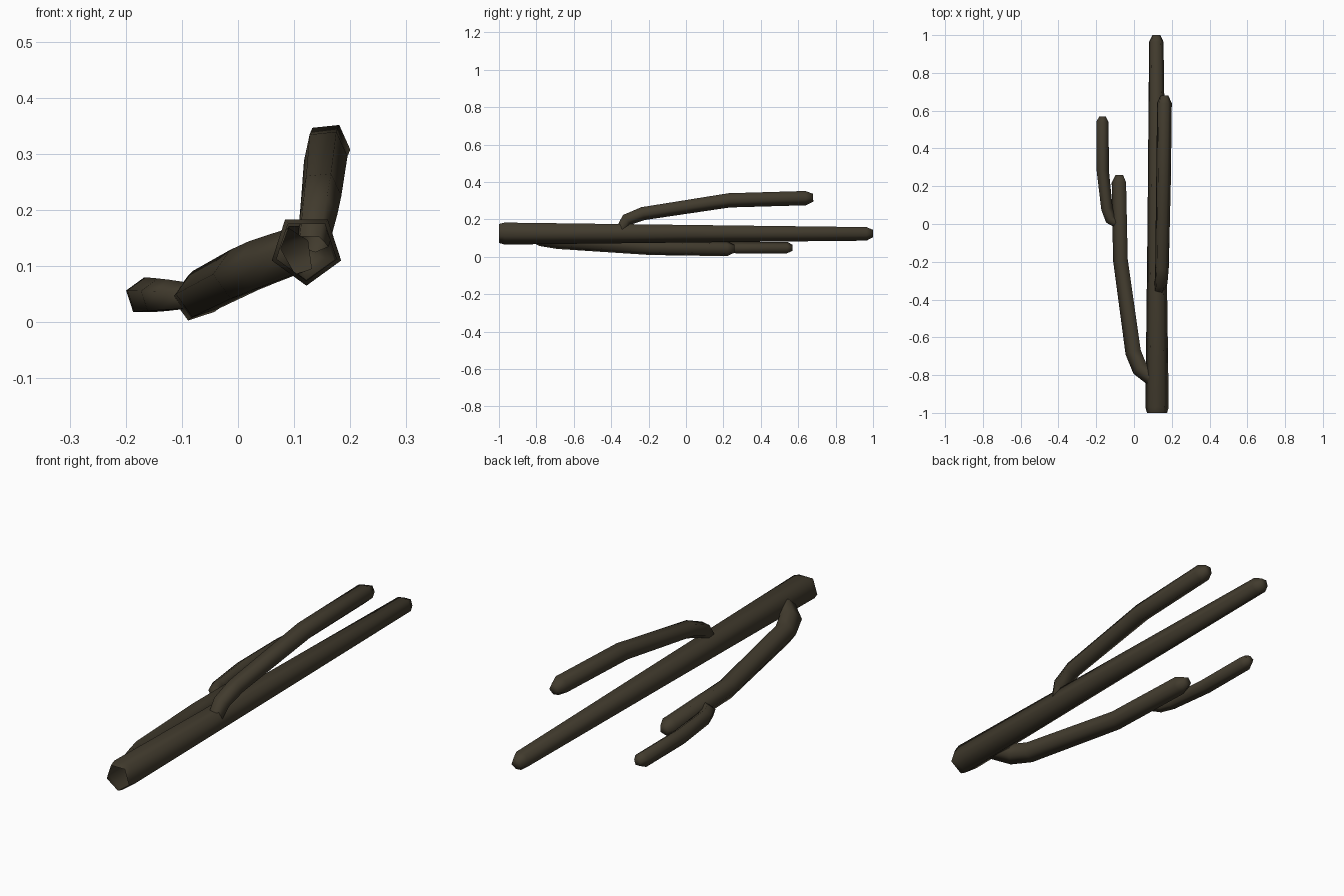
import bpy, bmesh, math
from mathutils import Vector

if "Cube" in bpy.data.objects:
    bpy.data.objects.remove(bpy.data.objects["Cube"])

bark = bpy.data.materials.new("dark bark")
bark.diffuse_color = (0.054, 0.044, 0.027, 1)
bark.use_nodes = True
bark.node_tree.nodes["Principled BSDF"].inputs["Base Color"].default_value = bark.diffuse_color


def limb(name, path, turn):
    """Five-sided tube along (x, y, z, radius) points: open base, capped tip."""
    pts = [Vector(p[:3]) for p in path]
    bm = bmesh.new()
    rings = []
    for i, p in enumerate(pts):
        a = (p - pts[i - 1]).normalized() if i else Vector()
        b = (pts[i + 1] - p).normalized() if i < len(pts) - 1 else Vector()
        rot = Vector((0, 1, 0)).rotation_difference((a + b).normalized())
        ring = []
        for k in range(5):
            t = math.radians(turn + 72 * k)
            d = Vector((math.cos(t), 0, math.sin(t))) * path[i][3]
            ring.append(bm.verts.new(p + rot @ d))
        rings.append(ring)
    for r, s in zip(rings, rings[1:]):
        for k in range(5):
            n = (k + 1) % 5
            bm.faces.new((r[k], s[k], s[n], r[n]))
    bm.faces.new(rings[-1])
    bmesh.ops.recalc_face_normals(bm, faces=bm.faces)
    for f in bm.faces:
        f.smooth = True
    me = bpy.data.meshes.new(name)
    bm.to_mesh(me)
    bm.free()
    me.materials.append(bark)
    ob = bpy.data.objects.new(name, me)
    bpy.context.collection.objects.link(ob)


# straight main stem with a hollow base
limb("main_stem", [
    (0.122, -1.0, 0.130, 0.056), (0.122, -0.97, 0.130, 0.065),
    (0.121, 0.0, 0.128, 0.052), (0.118, 0.965, 0.126, 0.040),
    (0.118, 1.0, 0.126, 0.022)], 54)

# branch rising above the stem
limb("upper_branch", [
    (0.132, -0.35, 0.140, 0.030), (0.142, -0.315, 0.200, 0.036),
    (0.147, -0.23, 0.233, 0.038), (0.155, 0.23, 0.304, 0.041),
    (0.160, 0.64, 0.316, 0.041), (0.160, 0.68, 0.317, 0.022)], 60)

# branch leaving low on the left side
limb("left_branch", [
    (0.105, -0.82, 0.125, 0.045), (0.035, -0.765, 0.100, 0.047),
    (0.000, -0.68, 0.085, 0.046), (-0.068, -0.19, 0.050, 0.043),
    (-0.076, 0.22, 0.043, 0.042), (-0.076, 0.26, 0.043, 0.022)], 36)

# twig off the left branch
limb("left_twig", [
    (-0.085, 0.0, 0.045, 0.025), (-0.125, 0.025, 0.046, 0.030),
    (-0.143, 0.08, 0.046, 0.032), (-0.165, 0.28, 0.046, 0.034),
    (-0.167, 0.54, 0.046, 0.034), (-0.167, 0.57, 0.046, 0.018)], 90)
